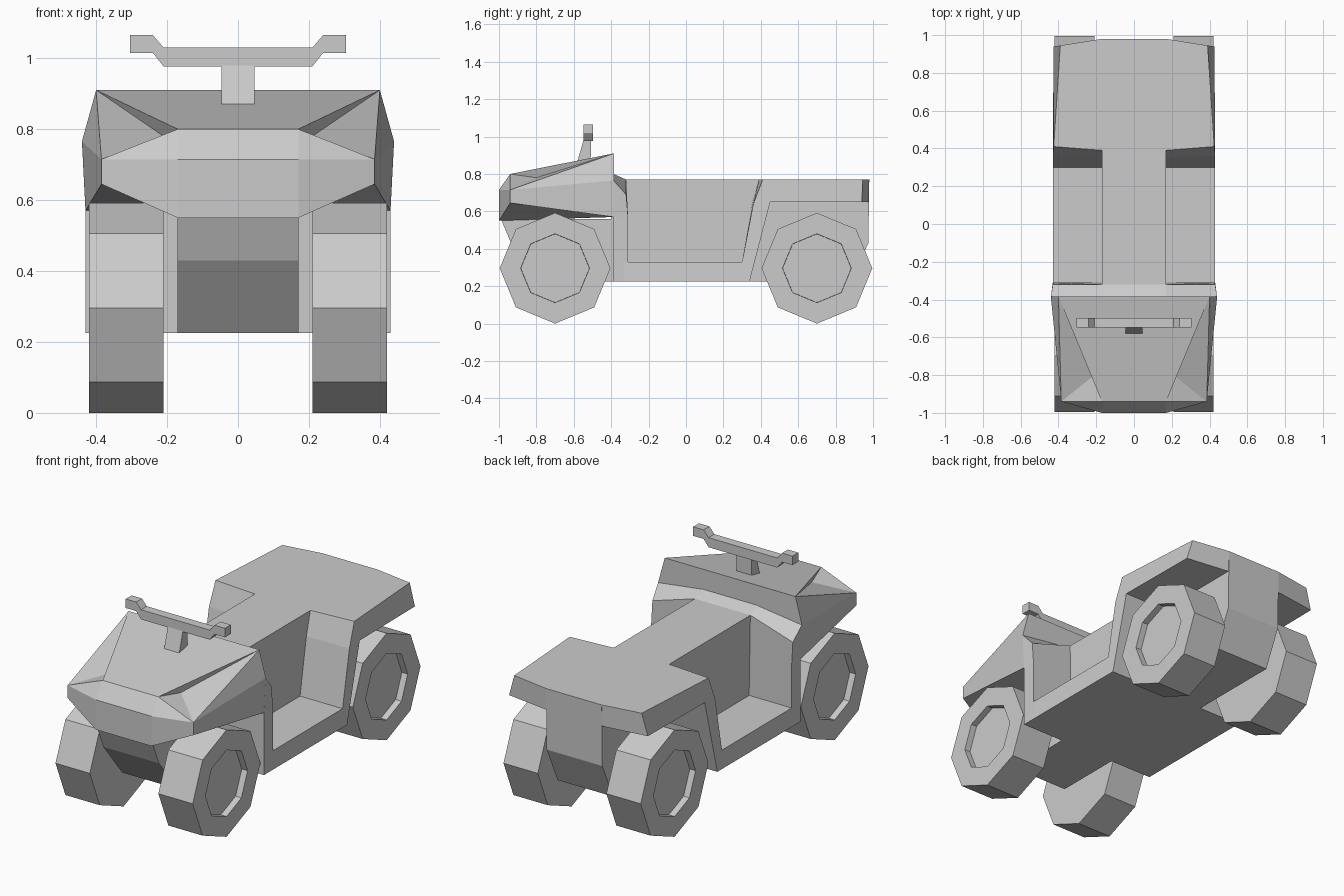
import bpy, bmesh
from mathutils import Matrix, Vector

if "Cube" in bpy.data.objects:
    bpy.data.objects.remove(bpy.data.objects["Cube"])


def finish(name, bm, mirror=False):
    """Turn a bmesh into a flat-shaded object, optionally mirrored across x."""
    bmesh.ops.recalc_face_normals(bm, faces=bm.faces[:])
    me = bpy.data.meshes.new(name)
    bm.to_mesh(me)
    bm.free()
    ob = bpy.data.objects.new(name, me)
    bpy.context.collection.objects.link(ob)
    if mirror:
        mod = ob.modifiers.new("Mirror", 'MIRROR')
        mod.use_clip = True
        mod.merge_threshold = 0.0005
    return ob


def loft(name, ring_a, ring_b, mirror=False):
    """Closed solid between two rings of equal point count."""
    bm = bmesh.new()
    a = [bm.verts.new(p) for p in ring_a]
    b = [bm.verts.new(p) for p in ring_b]
    bm.faces.new(a)
    bm.faces.new(b)
    for i in range(len(a)):
        j = (i + 1) % len(a)
        bm.faces.new((a[i], a[j], b[j], b[i]))
    return finish(name, bm, mirror)


# Wheels: octagonal tyres with a recessed outer hub
for name, y in (("front_wheels", -0.7), ("rear_wheels", 0.7)):
    bm = bmesh.new()
    mat = Matrix.Translation((0.315, y, 0.296)) @ Matrix.Rotation(1.5707963, 4, 'Y')
    bmesh.ops.create_cone(bm, cap_ends=True, segments=8, radius1=0.296,
                          radius2=0.296, depth=0.21, matrix=mat)
    cap = max(bm.faces, key=lambda f: f.calc_center_median().x)
    bmesh.ops.inset_individual(bm, faces=[cap], thickness=0.112)
    rim = bmesh.ops.inset_individual(bm, faces=[cap], thickness=0.001)
    bmesh.ops.translate(bm, verts=cap.verts[:], vec=(-0.035, 0, 0))
    finish(name, bm, mirror=True)

# Central body: side profile extruded across the seat width
spine = [(-0.99, 0.56), (-0.935, 0.43), (-0.77, 0.225), (0.88, 0.225),
         (0.975, 0.43), (0.98, 0.77), (-0.35, 0.77), (-0.4, 0.56)]
loft("central_body", [(-0.17, y, z) for y, z in spine],
     [(0.17, y, z) for y, z in spine])

# Footboards running up into the rear fenders: outer y, z, outer x, inner y
rail = [(-0.33, 0.33, 0.43, -0.33), (0.30, 0.33, 0.43, 0.30),
        (0.36, 0.64, 0.43, 0.355), (0.41, 0.77, 0.425, 0.39),
        (0.945, 0.77, 0.39, 0.98), (0.94, 0.65, 0.425, 0.975),
        (0.45, 0.65, 0.43, 0.45), (0.34, 0.225, 0.43, 0.34),
        (-0.33, 0.225, 0.43, -0.33)]
loft("rear_fenders", [(x, y, z) for y, z, x, yi in rail],
     [(0.17, yi, z) for y, z, x, yi in rail], mirror=True)

# Cowl: leg shield behind the front wheels with a sloped top ledge
loft("leg_shield",
     [(x, -0.387, z) for x, z in ((0, .80), (.17, .80), (.44, .765),
                                  (.43, .57), (.43, .225), (0, .225))],
     [(0, -.32, .77), (.17, -.32, .77), (.43, -.32, .69),
      (.43, -.31, .57), (.43, -.31, .225), (0, -.31, .225)], mirror=True)

# Hood: half of the faceted nose and front fenders, mirrored
P = dict(
    T0=(0, -.94, .80), T=(.17, -.94, .80), N0=(0, -1, .715), N=(.17, -1, .715),
    B0=(0, -1, .55), B=(.17, -1, .55), M=(.385, -.94, .715), L=(.385, -.94, .645),
    D=(.21, -.80, .78), R0=(0, -.385, .91), R=(.40, -.385, .91),
    S=(.44, -.385, .765), U=(.43, -.385, .57), V=(.17, -.385, .57), V0=(0, -.385, .57))
bm = bmesh.new()
v = {k: bm.verts.new(p) for k, p in P.items()}
for f in ("T0 T N N0", "N0 N B B0", "T M N", "N M L B", "T D M", "T R D",
          "D R M", "M R S", "M S U L", "L U V B", "B V V0 B0", "T0 R0 R T",
          "R0 V0 V U S R"):
    bm.faces.new([v[k] for k in f.split()])
finish("hood", bm, mirror=True)

# Handlebar: raised grips, leaning slightly back
bar = [(0, .977), (.21, .977), (.24, 1.015), (.304, 1.015),
       (.304, 1.065), (.24, 1.065), (.21, 1.03), (0, 1.03)]
bar += [(-x, z) for x, z in bar[-2:0:-1]]
bar = [p for p in bar if p[0] != 0]
loft("handlebar", [(x, -.548, z) for x, z in bar],
     [(x, -.497, z) for x, z in bar])

# Steering post
loft("steering_post",
     [(x, y, .86) for x, y in ((-.046, -.583), (.046, -.583), (.046, -.51), (-.046, -.51))],
     [(x, y, .99) for x, y in ((-.046, -.545), (.046, -.545), (.046, -.507), (-.046, -.507))])
